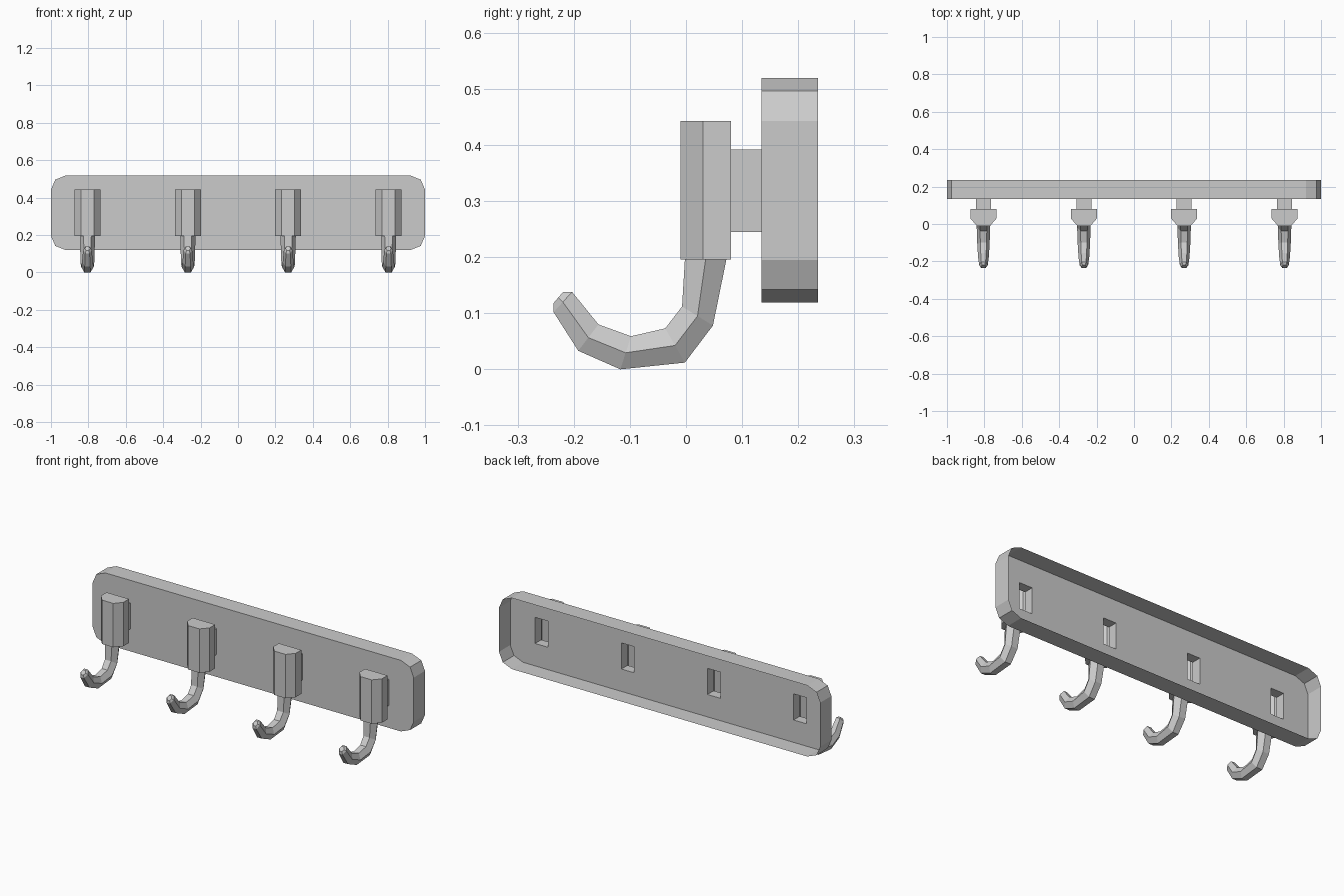
import bpy
import bmesh

cube = bpy.data.objects.get("Cube")
if cube:
    bpy.data.objects.remove(cube)

grey = bpy.data.materials.new("plain_grey")
grey.use_nodes = True
GREY = (0.6, 0.6, 0.6, 1)
grey.diffuse_color = GREY
grey.node_tree.nodes["Principled BSDF"].inputs["Base Color"].default_value = GREY

HOOK_X = (-0.805, -0.268, 0.268, 0.805)
NECK_W, NECK_LOW, NECK_TOP = 0.04, 0.245, 0.392
PANEL_Y, BACK_Y, BLOCK_BACK = 0.135, 0.235, 0.08


def finish(bm, name, x=0):
    mesh = bpy.data.meshes.new(name)
    bm.to_mesh(mesh)
    bm.free()
    mesh.materials.append(grey)
    obj = bpy.data.objects.new(name, mesh)
    obj.location.x = x
    bpy.context.collection.objects.link(obj)
    return obj


def ring(bm, points):
    return [bm.verts.new(p) for p in points]


def bridge(bm, a, b):
    n = len(a)
    for i in range(n):
        bm.faces.new((a[i], a[(i + 1) % n], b[(i + 1) % n], b[i]))


def window(y, x=0):
    """Corners of the neck opening at depth y."""
    return [(x + NECK_W, y, NECK_LOW), (x + NECK_W, y, NECK_TOP),
            (x - NECK_W, y, NECK_TOP), (x - NECK_W, y, NECK_LOW)]


def pierced_face(bm, outline, openings):
    """Fill an outline while leaving the openings empty."""
    edges = []
    for loop in [outline] + openings:
        for i in range(len(loop)):
            pair = (loop[i], loop[(i + 1) % len(loop)])
            edges.append(bm.edges.get(pair) or bm.edges.new(pair))
    bmesh.ops.triangle_fill(bm, edges=edges, use_beauty=True, normal=(0, -1, 0))


# Backplate: open-backed tray with rounded corners and four openings
def make_backplate():
    mid = 0.319
    corner = [(1, 0.124), (0.977, 0.177), (0.92, 0.2)]
    outline = corner + [(-x, z) for x, z in reversed(corner)]
    outline += [(-x, -z) for x, z in outline]
    bm = bmesh.new()
    front = ring(bm, [(x, PANEL_Y, mid + z) for x, z in outline])
    back = ring(bm, [(x, BACK_Y, mid + z) for x, z in outline])
    bridge(bm, back, front)
    pierced_face(bm, front, [ring(bm, window(PANEL_Y, x)) for x in HOOK_X])
    finish(bm, "backplate")


# Neck: open sleeve between the plate and the block
def make_neck(x):
    bm = bmesh.new()
    bridge(bm, ring(bm, window(BLOCK_BACK)), ring(bm, window(PANEL_Y)))
    bmesh.ops.recalc_face_normals(bm, faces=bm.faces)
    finish(bm, "neck", x)


# Block: hollow body with chamfered front edges
def make_block(x):
    profile = [(0.07, BLOCK_BACK), (-0.07, BLOCK_BACK), (-0.07, 0.03),
               (-0.035, -0.01), (0.035, -0.01), (0.07, 0.03)]
    bm = bmesh.new()
    low = ring(bm, [(px, py, 0.196) for px, py in profile])
    top = ring(bm, [(px, py, 0.443) for px, py in profile])
    bm.faces.new(low)
    bm.faces.new(top)
    for i in range(1, 6):
        j = (i + 1) % 6
        bm.faces.new((low[i], low[j], top[j], top[i]))
    pierced_face(bm, [low[0], top[0], top[1], low[1]],
                 [ring(bm, window(BLOCK_BACK))])
    bmesh.ops.recalc_face_normals(bm, faces=bm.faces)
    finish(bm, "block", x)


# Hook: six-sided tapering tube, given by inner edge, outer edge, half width
def make_hook(x):
    sections = [((-0.002, 0.196), (0.072, 0.196), 0.041),
                ((-0.007, 0.112), (0.048, 0.078), 0.038),
                ((-0.037, 0.073), (-0.002, 0.012), 0.036),
                ((-0.098, 0.059), (-0.117, 0.0), 0.033),
                ((-0.156, 0.08), (-0.192, 0.033), 0.029),
                ((-0.203, 0.138), (-0.236, 0.102), 0.023),
                ((-0.219, 0.138), (-0.236, 0.118), 0.014)]
    bm = bmesh.new()
    rings = []
    for (iy, iz), (oy, oz), w in sections:
        my, mz = (iy + oy) / 2, (iz + oz) / 2
        rings.append(ring(bm, [(w / 2, iy, iz), (w, my, mz), (w / 2, oy, oz),
                               (-w / 2, oy, oz), (-w, my, mz), (-w / 2, iy, iz)]))
    for a, b in zip(rings, rings[1:]):
        bridge(bm, a, b)
    bm.faces.new(rings[0])
    bm.faces.new(rings[-1])
    bmesh.ops.recalc_face_normals(bm, faces=bm.faces)
    finish(bm, "hook", x)


make_backplate()
for hook_x in HOOK_X:
    make_neck(hook_x)
    make_block(hook_x)
    make_hook(hook_x)
